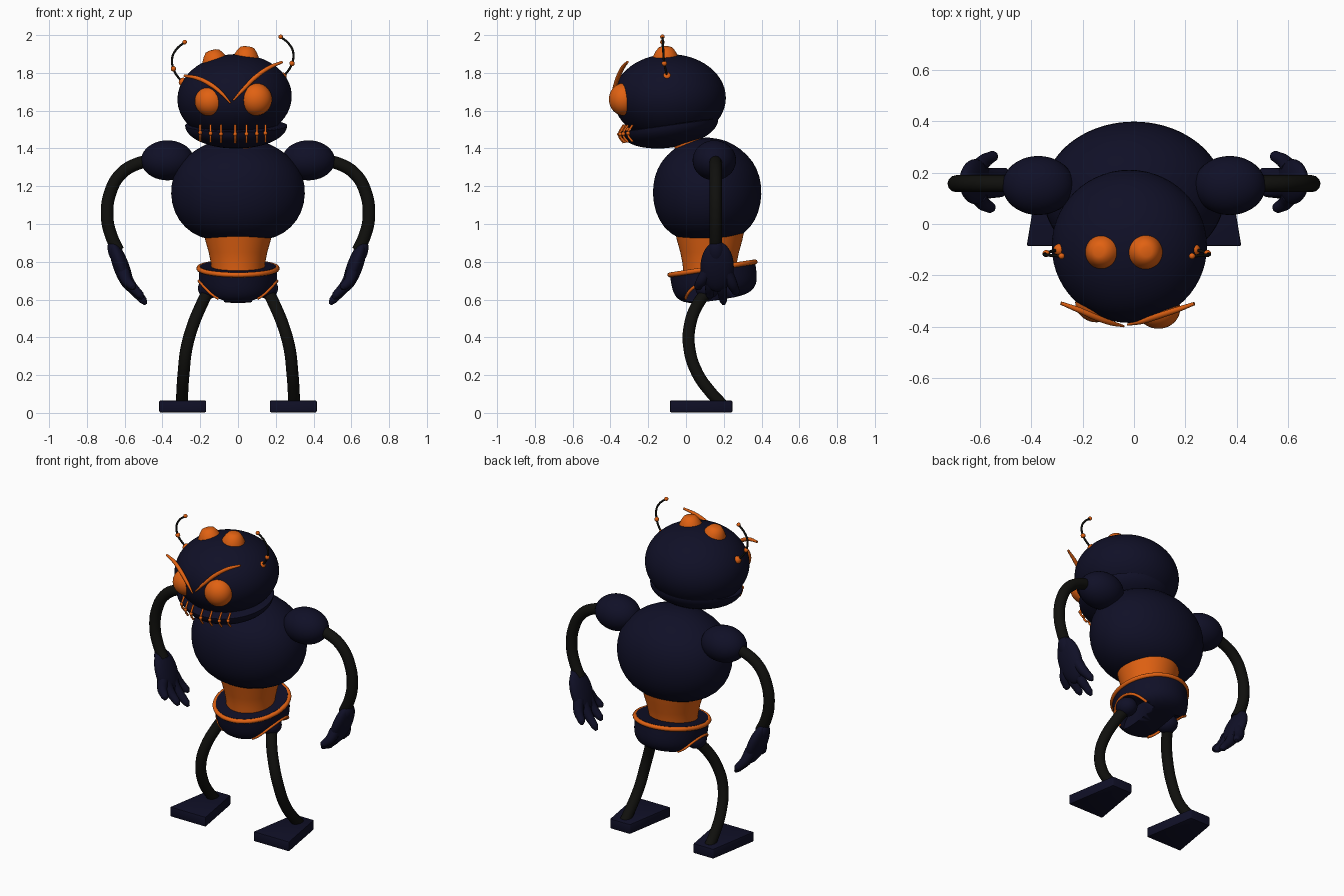
import bpy, bmesh
from math import sin, cos, pi, sqrt, radians
from mathutils import Matrix, Vector, Euler

cube = bpy.data.objects.get("Cube")
if cube:
    bpy.data.objects.remove(cube, do_unlink=True)


def material(name, rgb):
    m = bpy.data.materials.new(name)
    m.use_nodes = True
    m.diffuse_color = (*rgb, 1)
    bsdf = next(n for n in m.node_tree.nodes if n.type == 'BSDF_PRINCIPLED')
    bsdf.inputs["Base Color"].default_value = (*rgb, 1)
    return m


NAVY = material("navy", (0.005, 0.005, 0.02))
ORANGE = material("orange", (0.75, 0.12, 0.006))
BLACK = material("black", (0.005, 0.005, 0.004))


def activate(ob):
    bpy.ops.object.select_all(action='DESELECT')
    ob.select_set(True)
    bpy.context.view_layer.objects.active = ob


def finish(name, bm, mat, matrix=Matrix(), smooth=True):
    """Turn a bmesh into a named, shaded object."""
    bmesh.ops.transform(bm, matrix=matrix, verts=bm.verts)
    bmesh.ops.recalc_face_normals(bm, faces=bm.faces)
    me = bpy.data.meshes.new(name)
    bm.to_mesh(me)
    bm.free()
    me.materials.append(mat)
    ob = bpy.data.objects.new(name, me)
    bpy.context.collection.objects.link(ob)
    if smooth:
        activate(ob)
        bpy.ops.object.shade_smooth_by_angle(angle=radians(40))
    return ob


def place(loc, rot=(0, 0, 0), scale=(1, 1, 1)):
    return Matrix.LocRotScale(Vector(loc), Euler([radians(a) for a in rot]), Vector(scale))


def ball(name, mat, loc, radii, rot=(0, 0, 0), detail=40):
    bm = bmesh.new()
    bmesh.ops.create_uvsphere(bm, u_segments=detail, v_segments=detail // 2, radius=1)
    return finish(name, bm, mat, place(loc, rot, radii))


def lathe(name, mat, profile, matrix):
    """Spin (radius, height) points about z."""
    bm = bmesh.new()
    vs = [bm.verts.new((r, 0, z)) for r, z in profile]
    es = [bm.edges.new(p) for p in zip(vs, vs[1:])]
    bmesh.ops.spin(bm, geom=vs + es, cent=(0, 0, 0), axis=(0, 0, 1), angle=2 * pi, steps=56)
    bmesh.ops.remove_doubles(bm, verts=bm.verts, dist=0.0001)
    return finish(name, bm, mat, matrix)


def tube(name, mat, points, radius, taper=None, closed=False):
    """Smooth round tube through points, converted to a mesh."""
    cu = bpy.data.curves.new(name, 'CURVE')
    cu.dimensions = '3D'
    cu.bevel_depth = radius
    cu.bevel_resolution = 4
    cu.resolution_u = 8
    cu.use_fill_caps = True
    sp = cu.splines.new('BEZIER')
    sp.bezier_points.add(len(points) - 1)
    sp.use_cyclic_u = closed
    for i, (bp, co) in enumerate(zip(sp.bezier_points, points)):
        bp.co = co
        bp.handle_left_type = bp.handle_right_type = 'AUTO'
        bp.radius = taper[i] if taper else 1
    cu.materials.append(mat)
    ob = bpy.data.objects.new(name, cu)
    bpy.context.collection.objects.link(ob)
    activate(ob)
    bpy.ops.object.convert(target='MESH')
    bpy.ops.object.shade_smooth_by_angle(angle=radians(50))
    return ob


# Torso, waist and neck
torso = lathe("torso", NAVY, [(0, .905), (.1, .91), (.2, .925), (.285, .98), (.34, 1.06), (.36, 1.16),
                              (.347, 1.25), (.305, 1.33), (.22, 1.4), (.12, 1.445), (0, 1.46)],
              place((0, .112, 0), scale=(1, .81, 1)))
torso.modifiers.new("smooth", 'SUBSURF').levels = 1
torso.modifiers["smooth"].render_levels = 1
lathe("waist", ORANGE, [(0, .97), (.185, .97), (.172, .91), (.155, .85), (.143, .79), (.14, .74), (0, .74)],
      place((0, .125, 0)))
lathe("neck", ORANGE, [(0, -.07), (.075, -.07), (.075, .06), (0, .06)], place((.02, .01, 1.43), (18, 0, 0)))

# Pelvis bowl, tilted down at the front, with leg openings
PELVIS = place((0, .14, .765), (8.7, 0, 0))
WIDE, DEEP, LOW = .207, .228, .17


def bowl(u):
    return max(0, 1 - u ** 4) ** .25


steps = [sin(i / 14 * pi / 2) for i in range(15)]
pelvis = lathe("pelvis", NAVY, [(0, .012), (.97, .012), (1, 0)] + [(bowl(u), -LOW * u) for u in steps[1:]],
               PELVIS @ Matrix.Diagonal((WIDE, DEEP, 1, 1)))
for s in (-1, 1):
    bm = bmesh.new()
    bmesh.ops.create_cone(bm, cap_ends=True, segments=40, radius1=1, radius2=1, depth=.25)
    cutter = finish("leg_cutter", bm, NAVY,
                    PELVIS @ place((s * .2, -.03, -.165)) @ Matrix.Diagonal((1, .14, .1, 1))
                    @ Matrix.Rotation(pi / 2, 4, 'Y'))
    cutter.hide_render = True
    mod = pelvis.modifiers.new("leg_opening", 'BOOLEAN')
    mod.operation = 'DIFFERENCE'
    mod.object = cutter
    activate(pelvis)
    bpy.ops.object.modifier_apply(modifier=mod.name)
    bpy.data.objects.remove(cutter, do_unlink=True)
    trim = []
    for i in range(13):
        t = .15 + i / 12 * 2.7
        y, z = -.03 + .14 * cos(t), -.165 + .1 * sin(t)
        x = WIDE * sqrt(max(.13, bowl(-z / LOW) ** 2 - (y / DEEP) ** 2))
        trim.append(PELVIS @ Vector((s * x, y, z)))
    tube("leg_opening_trim", ORANGE, trim, .008)
ring = [PELVIS @ Vector((WIDE * cos(a), DEEP * sin(a), 0)) for a in [i * pi / 8 for i in range(16)]]
tube("belt_trim", ORANGE, ring, .013, closed=True)

# Limbs, mirrored
for s in (-1, 1):
    side = "left_" if s > 0 else "right_"
    ball(side + "shoulder", NAVY, (s * .373, .15, 1.337), (.14, .115, .106))
    tube(side + "arm", BLACK, [(s * x, .157, z) for x, z in
         [(.44, 1.335), (.53, 1.32), (.62, 1.265), (.675, 1.17), (.693, 1.04), (.672, .94), (.635, .86)]], .033)
    ball(side + "palm", NAVY, (s * .618, .165, .775), (.042, .088, .14), (0, s * 20, 0))
    ball(side + "wrist", NAVY, (s * .648, .16, .85), (.038, .045, .07), (0, s * 20, 0), 24)
    # Thumb and fingers run from the palm to their tips
    for name, y0, tip in [("thumb", .11, (.55, .055, .655)), ("index_finger", .13, (.505, .125, .605)),
                          ("middle_finger", .18, (.488, .2, .575)), ("little_finger", .215, (.54, .272, .625))]:
        a, b = Vector((s * .605, y0, .745)), Vector((s * tip[0], tip[1], tip[2]))
        mid = a.lerp(b, .5) + Vector((s * .012, 0, 0))
        tube(side + name, NAVY, [a, mid, a.lerp(b, .88), b], .03, [1.1, .95, .7, .3])
    ball(side + "hip", NAVY, (s * .152, .115, .66), (.06, .065, .055))
    tube(side + "leg", BLACK, [(s * x, y, z) for x, y, z in
         [(.15, .13, .66), (.19, .065, .58), (.24, .02, .46), (.273, .018, .34), (.288, .06, .21),
          (.295, .13, .11), (.297, .19, .045)]], .032)
    # Wedge foot, broad at the toe
    bm = bmesh.new()
    bmesh.ops.create_cube(bm, size=1)
    for v in bm.verts:
        half = .125 if v.co.y < 0 else .07
        v.co = (s * .293 + half * 2 * v.co.x, .08 + .33 * v.co.y, .034 + .062 * v.co.z)
    bmesh.ops.bevel(bm, geom=bm.edges[:], offset=.006, segments=2, affect='EDGES', profile=.5)
    finish(side + "foot", bm, NAVY)

# Head and jaw
ball("head", NAVY, (-.018, -.087, 1.668), (.303, .298, .231), (0, -4, 0), 56)
jaw_profile = [(0, .004), (.96, .004), (1, 0)] + [(cos(a), -.118 * sin(a)) for a in [i * pi / 24 for i in range(1, 13)]]
lathe("jaw", NAVY, jaw_profile, place((-.01, -.09, 1.522), (8, 0, 0)) @ Matrix.Diagonal((.27, .262, 1, 1)))

# Stitched teeth along the lip
for x in (-.2, -.145, -.09, -.015, .045, .1, .145):
    bend = sqrt(1 - ((x + .01) / .27) ** 2)
    y, lift = -.09 - .26 * bend, .03 * (1 - bend)
    tube("tooth", ORANGE, [(x, y + .02, 1.43 + lift), (x, y - .004, 1.47 + lift), (x, y + .02, 1.525)], .006)
    ball("tooth_bead", ORANGE, (x, y - .004, 1.475 + lift), (.011, .011, .011), detail=12)

# Eyes
ball("left_eye", ORANGE, (.095, -.33, 1.66), (.085, .078, .086))
ball("right_eye", ORANGE, (-.146, -.305, 1.65), (.083, .078, .08))

# Slanted brows
brow_taper = [.6, 1, 1.1, .9, .4]
tube("left_brow", ORANGE, [(.235, -.31, 1.858), (.165, -.335, 1.828), (.09, -.36, 1.775),
                           (.03, -.38, 1.715), (-.025, -.392, 1.655)], .011, brow_taper)
tube("right_brow", ORANGE, [(-.285, -.308, 1.785), (-.215, -.335, 1.772), (-.145, -.365, 1.738),
                            (-.09, -.385, 1.695), (-.04, -.398, 1.64)], .011, brow_taper)

# Crown studs and antennae follow the slight roll of the head
for s in (-1, 1):
    side = "left_" if s > 0 else "right_"
    lathe(side + "crown_stud", ORANGE, [(.07, -.04), (.068, 0), (.052, .03), (.036, .05), (.02, .055), (0, .056)],
          place((-.04 + s * .084, -.108, 1.876 + s * .009), (0, s * 10 - 4, 0)))
    cx, lift = -.028, s * .014
    path = [(cx + s * x, y, z + lift) for x, y, z in
            [(.262, -.1, 1.765), (.288, -.105, 1.79), (.314, -.115, 1.836), (.32, -.12, 1.895),
             (.297, -.122, 1.94), (.254, -.125, 1.977)]]
    tube(side + "antenna", BLACK, path, .006)
    for name, i, r in [("base", 0, .024), ("joint", 2, .014), ("tip", 5, .012)]:
        ball(side + "antenna_" + name, ORANGE, path[i], (r, r, r), detail=20)
